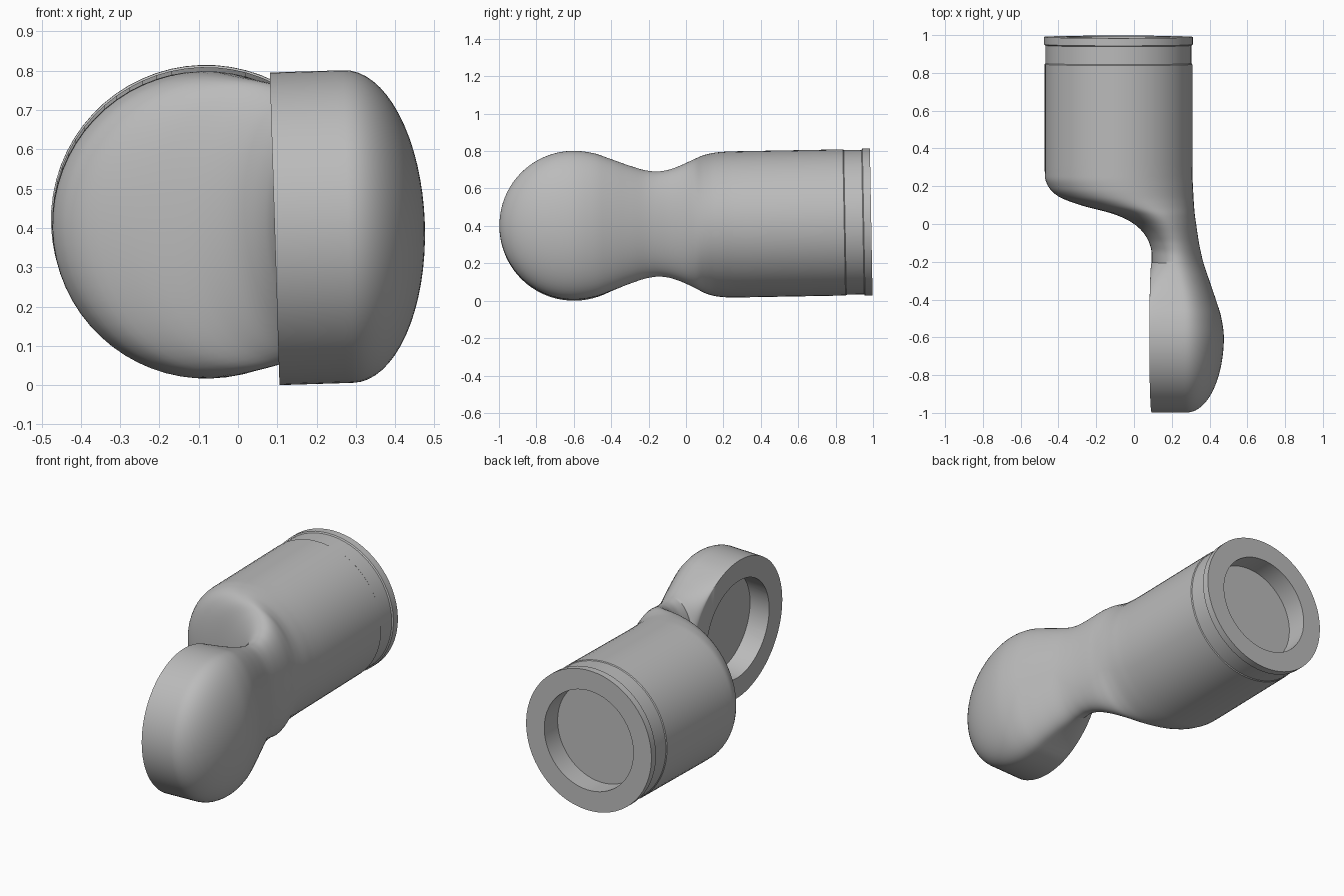
import bpy, bmesh, math
from mathutils import Matrix, Vector

if "Cube" in bpy.data.objects:
    bpy.data.objects.remove(bpy.data.objects["Cube"])

HEAD_Y, HEAD_R = -0.6, 0.398      # round joint head
FACE_X, DOME_X = 0.0925, 0.28     # flat face and start of dome
BARREL_X, END_Y = -0.083, 0.99
BORE_R, BORE_DEPTH = 0.28, 0.12

# outline stations: y, inner side x, outer side x, half height
STATIONS = [
    (-0.6, 0.0925, 0.475, 0.398), (-0.5, 0.0925, 0.462, 0.386),
    (-0.4, 0.0925, 0.432, 0.352), (-0.3, 0.0925, 0.398, 0.315),
    (-0.2, 0.0925, 0.365, 0.286), (-0.15, 0.092, 0.353, 0.281),
    (-0.1, 0.08, 0.343, 0.287), (-0.05, 0.052, 0.335, 0.302),
    (0.0, 0.0, 0.328, 0.323), (0.05, -0.1, 0.321, 0.347),
    (0.1, -0.285, 0.317, 0.37), (0.145, -0.4, 0.314, 0.382),
    (0.19, -0.45, 0.312, 0.388), (0.25, -0.473, 0.309, 0.391),
    (0.32, -0.474, 0.308, 0.391), (END_Y, -0.474, 0.308, 0.391),
]


def slope(i, col):
    """Limited slope so the outline never overshoots."""
    if i in (0, len(STATIONS) - 1):
        return 0.0
    a, b, c = STATIONS[i - 1:i + 2]
    s0 = (b[col] - a[col]) / (b[0] - a[0])
    s1 = (c[col] - b[col]) / (c[0] - b[0])
    return 2 * s0 * s1 / (s0 + s1) if s0 * s1 > 0 else 0.0


def outline(y, col):
    i = max(k for k in range(len(STATIONS) - 1) if k == 0 or STATIONS[k][0] <= y)
    a, b = STATIONS[i], STATIONS[i + 1]
    w = b[0] - a[0]
    t = min((y - a[0]) / w, 1)
    return (a[col] * (1 + 2 * t) * (1 - t) ** 2 + b[col] * t * t * (3 - 2 * t)
            + w * (slope(i, col) * t * (1 - t) ** 2 - slope(i + 1, col) * t * t * (1 - t)))


def section(y, grow=0.0, n=16):
    """Closed section: flat on the inner side in the head, elliptical elsewhere."""
    d = y - HEAD_Y
    flat = math.sqrt(max(HEAD_R ** 2 - d * d, 0))
    if d <= 0:
        xl, mid, h = FACE_X, DOME_X, flat
        xr = DOME_X + (0.475 - DOME_X) * flat / HEAD_R
    else:
        xl, xr, h = (outline(y, c) for c in (1, 2, 3))
        h = max(h, flat)
        t = min(d / HEAD_R, 1)
        t = t * t * (3 - 2 * t)
        mid = DOME_X * (1 - t) + (xl + xr) / 2 * t
    xl, xr, h = xl - grow, xr + grow, h + grow
    half = []
    for k in range(2 * n + 1):
        a = math.pi / 2 * k / n
        if k <= n:
            half.append((mid + (xr - mid) * math.cos(a), h * math.sin(a)))
        else:
            half.append((mid + (mid - xl) * math.cos(a), flat + (h - flat) * math.sin(a)))
    half[-1] = (xl, flat)
    pts = half + [(x, -z) for x, z in reversed(half[1:])]
    return [Vector((x, y, z)) for x, z in pts]


# body: one loft through head, neck and barrel
rings = [section(HEAD_Y - HEAD_R * math.cos(math.pi * i / 40)) for i in range(41)]
y0 = HEAD_Y + HEAD_R
rings += [section(y0 + (0.32 - y0) * i / 48) for i in range(1, 49)]
# shallow seat and end rim
for y, grow in ((0.845, 0), (0.85, -0.004), (0.945, -0.004), (0.95, 0.003), (END_Y, 0.003)):
    rings.append(section(y, grow))

bm = bmesh.new()
loops = [[bm.verts.new(p) for p in ring] for ring in rings]
for a, b in zip(loops, loops[1:]):
    for k in range(len(a)):
        j = (k + 1) % len(a)
        bm.faces.new((a[k], a[j], b[j], b[k]))
bm.faces.new(loops[-1])
bmesh.ops.remove_doubles(bm, verts=bm.verts, dist=0.00005)
bmesh.ops.recalc_face_normals(bm, faces=bm.faces)
mesh = bpy.data.meshes.new("arm_body")
bm.to_mesh(mesh)
bm.free()
body = bpy.data.objects.new("arm_body", mesh)
bpy.context.collection.objects.link(body)
bpy.context.view_layer.objects.active = body


# round sockets in the head face and the barrel end
def cut_socket(name, location, rotation):
    bpy.ops.mesh.primitive_cylinder_add(vertices=64, radius=BORE_R, depth=2 * BORE_DEPTH,
                                        location=location, rotation=rotation)
    cutter = bpy.context.object
    cutter.name = name
    cutter.hide_render = True
    mod = body.modifiers.new(name, 'BOOLEAN')
    mod.operation = 'DIFFERENCE'
    mod.solver = 'EXACT'
    mod.object = cutter
    bpy.context.view_layer.objects.active = body
    bpy.ops.object.modifier_apply(modifier=name)
    bpy.data.objects.remove(cutter)


cut_socket("head_socket", (FACE_X, HEAD_Y, 0), (0, math.pi / 2, 0))
cut_socket("barrel_socket", (BARREL_X, END_Y, 0), (math.pi / 2, 0, 0))

# slight lean of the whole arm
lean = Matrix.Rotation(0.018, 4, 'X') @ Matrix.Rotation(-0.031, 4, 'Y')
body.data.transform(Matrix.Translation((0, 0, 0.413)) @ lean)
low = [min(v.co[i] for v in body.data.vertices) for i in range(3)]
high = [max(v.co[i] for v in body.data.vertices) for i in range(3)]
body.data.transform(Matrix.Translation((-(low[0] + high[0]) / 2, -(low[1] + high[1]) / 2, -low[2])))

# material
grey = bpy.data.materials.new("neutral_grey")
grey.use_nodes = True
colour = (0.5, 0.5, 0.5, 1)
grey.diffuse_color = colour
grey.node_tree.nodes["Principled BSDF"].inputs["Base Color"].default_value = colour
body.data.materials.clear()
body.data.materials.append(grey)

bpy.ops.object.select_all(action='DESELECT')
body.select_set(True)
bpy.context.view_layer.objects.active = body
bpy.ops.object.shade_smooth_by_angle(angle=math.radians(35))
